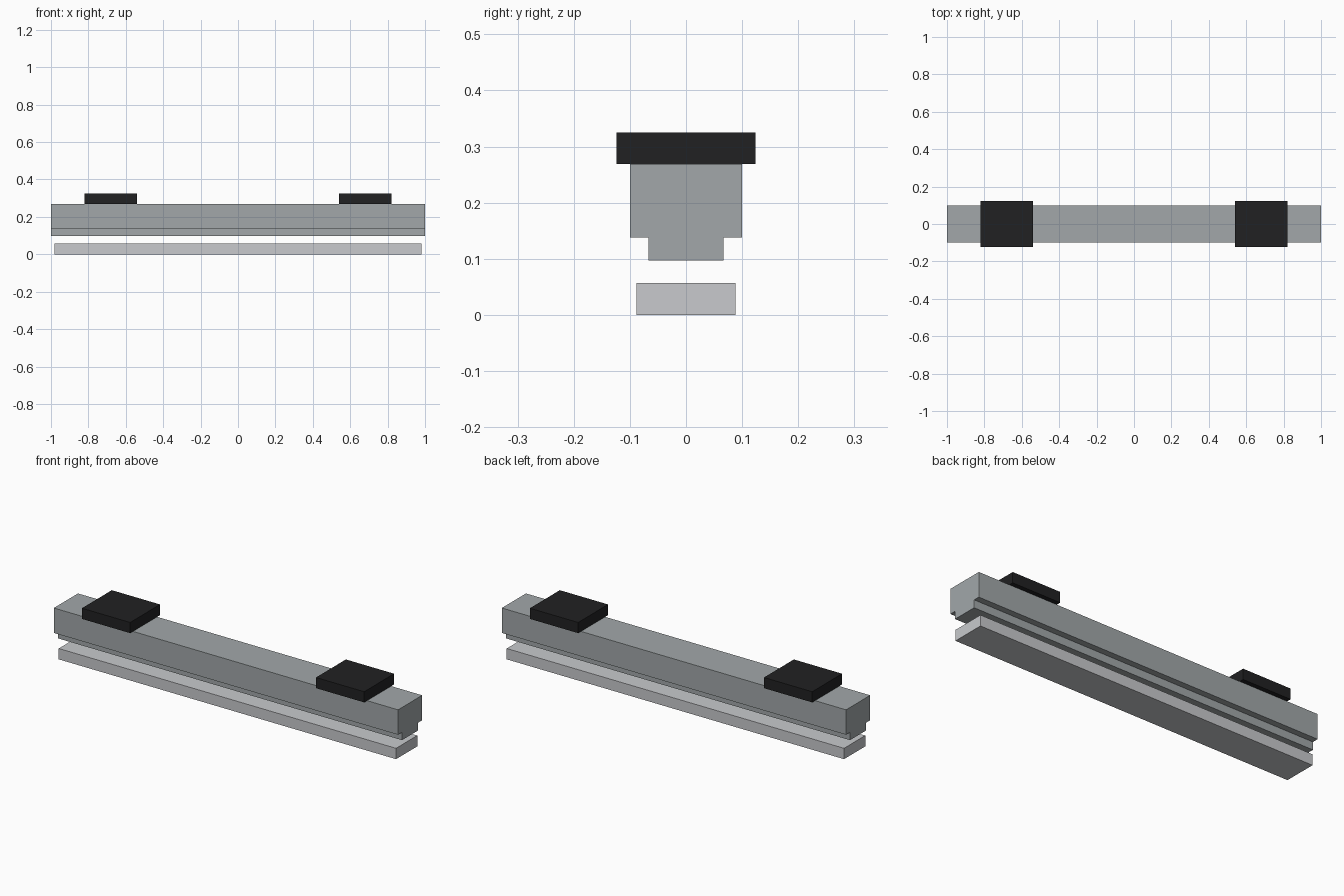
import bpy
import bmesh

if "Cube" in bpy.data.objects:
    bpy.data.objects.remove(bpy.data.objects["Cube"])


def material(name, rgb):
    mat = bpy.data.materials.new(name)
    mat.diffuse_color = (*rgb, 1)
    mat.use_nodes = True
    mat.node_tree.nodes["Principled BSDF"].inputs["Base Color"].default_value = mat.diffuse_color
    return mat


def extrude_profile(name, profile, x0, x1, mat):
    """Extrude a closed (y, z) outline along x."""
    bm = bmesh.new()
    face = bm.faces.new([bm.verts.new((x0, y, z)) for y, z in profile])
    res = bmesh.ops.extrude_face_region(bm, geom=[face])
    verts = [g for g in res["geom"] if isinstance(g, bmesh.types.BMVert)]
    bmesh.ops.translate(bm, verts=verts, vec=(x1 - x0, 0, 0))
    bmesh.ops.recalc_face_normals(bm, faces=bm.faces)
    mesh = bpy.data.meshes.new(name)
    bm.to_mesh(mesh)
    bm.free()
    mesh.materials.append(mat)
    obj = bpy.data.objects.new(name, mesh)
    bpy.context.collection.objects.link(obj)
    return obj


def rect(half_y, z0, z1):
    return [(-half_y, z0), (half_y, z0), (half_y, z1), (-half_y, z1)]


black = material("black_rubber", (0.015, 0.015, 0.016))
grey = material("grey_metal", (0.36, 0.39, 0.40))
light = material("light_metal", (0.58, 0.59, 0.61))

# Lower plate, floating below the beam
extrude_profile("base_plate", rect(0.088, 0, 0.057), -0.98, 0.98, light)

# Beam with a narrower stepped rail underneath
half = [(0.067, 0.097), (0.067, 0.138), (0.1, 0.138), (0.1, 0.269)]
profile = half + [(-y, z) for y, z in reversed(half)]
extrude_profile("beam", profile, -1, 1, grey)

# Two black pads on top
for side, cx in (("left", -0.68), ("right", 0.68)):
    extrude_profile(side + "_pad", rect(0.124, 0.269, 0.325),
                    cx - 0.14, cx + 0.14, black)
